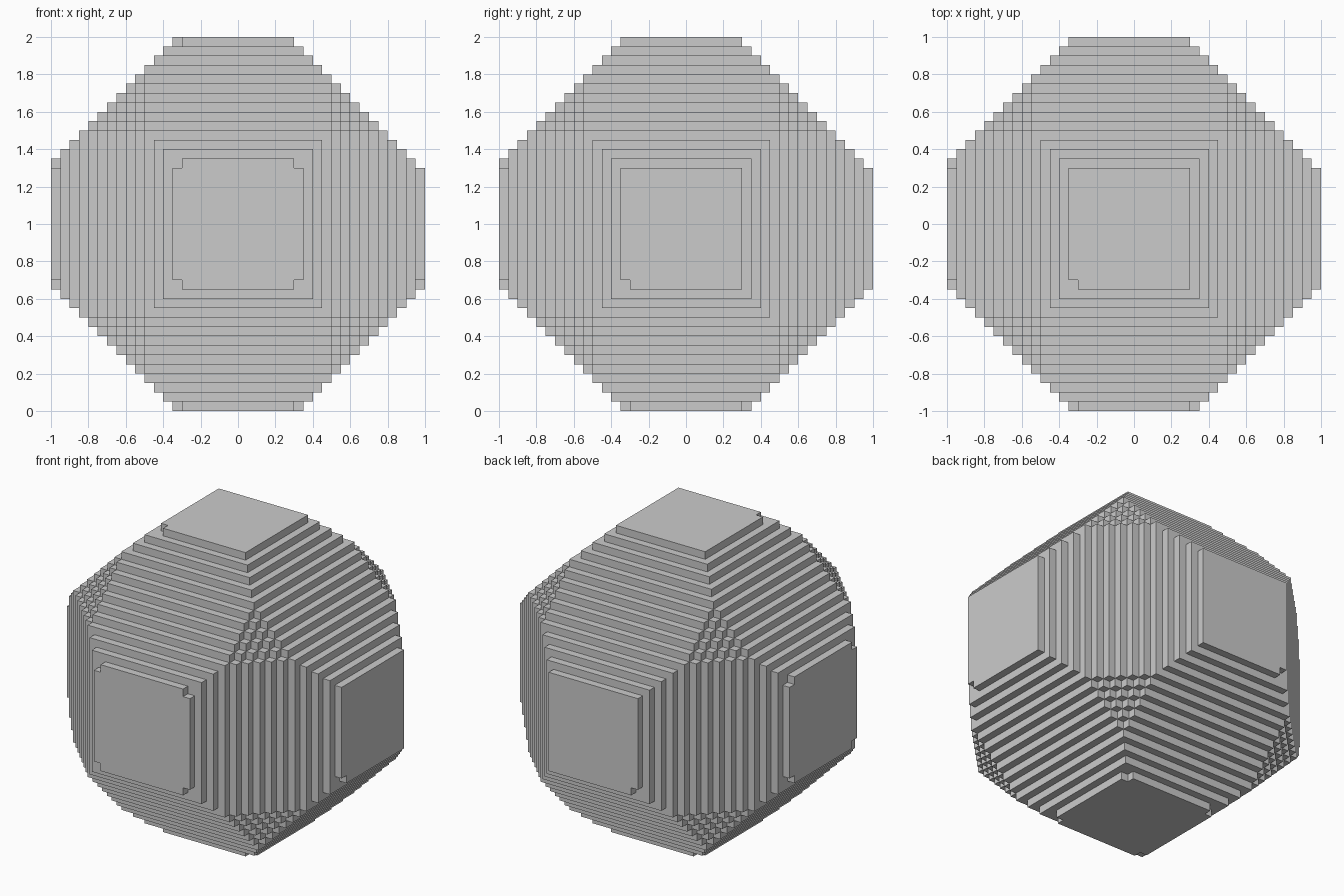
import bpy, bmesh, math
from mathutils import Vector

cube = bpy.data.objects.get("Cube")
if cube:
    bpy.data.objects.remove(cube, do_unlink=True)

HALF = 20            # half width in blocks
STEP = 1 / HALF      # size of one block
EDGE_CUT = 27        # limit for two axes: bevels along the cube edges
CORNER_CUT = 37      # limit for three axes: small facets at the cube corners
FACE_NOTCH = 34      # corner blocks missing from the six flat caps


def filled(cell):
    """True where the stepped solid has a block."""
    reach = [c + 1 if c >= 0 else -c for c in cell]
    low, mid, high = sorted(reach)
    if high > HALF:
        return False
    # bevels between two positive sides sit one block deeper
    pairs = ((0, 1), (1, 2), (0, 2))
    for a, b in pairs:
        both_positive = cell[a] >= 0 and cell[b] >= 0
        if reach[a] + reach[b] > EDGE_CUT - both_positive:
            return False
    if low + mid + high > CORNER_CUT - all(c >= 0 for c in cell):
        return False
    return not (high == HALF and low + mid + high >= FACE_NOTCH)


def block_side(bm, cell, axis, sign):
    """Add one exposed square side of a block."""
    u, v = (axis + 1) % 3, (axis + 2) % 3
    corners = []
    for du, dv in ((0, 0), (1, 0), (1, 1), (0, 1)):
        p = Vector(cell)
        p[axis] += sign > 0
        p[u] += du
        p[v] += dv
        corners.append(bm.verts.new(p * STEP + Vector((0, 0, 1))))
    bm.faces.new(corners if sign > 0 else corners[::-1])


# Stepped body: outer shell of the block solid
bm = bmesh.new()
span = range(-HALF, HALF)
cells = {(x, y, z) for x in span for y in span for z in span if filled((x, y, z))}
for cell in sorted(cells):
    for axis in range(3):
        for sign in (-1, 1):
            near = list(cell)
            near[axis] += sign
            if tuple(near) not in cells:
                block_side(bm, cell, axis, sign)
bmesh.ops.remove_doubles(bm, verts=bm.verts, dist=STEP / 10)

# Merge the squares of each flat step
bmesh.ops.dissolve_limit(bm, angle_limit=math.radians(1),
                         verts=bm.verts, edges=bm.edges)
mesh = bpy.data.meshes.new("stepped_body")
bm.to_mesh(mesh)
bm.free()
body = bpy.data.objects.new("stepped_body", mesh)
bpy.context.collection.objects.link(body)

# Plain grey
grey = bpy.data.materials.new("plain_grey")
grey.use_nodes = True
color = (0.6, 0.6, 0.6, 1)
grey.diffuse_color = color
grey.node_tree.nodes["Principled BSDF"].inputs["Base Color"].default_value = color
mesh.materials.append(grey)
